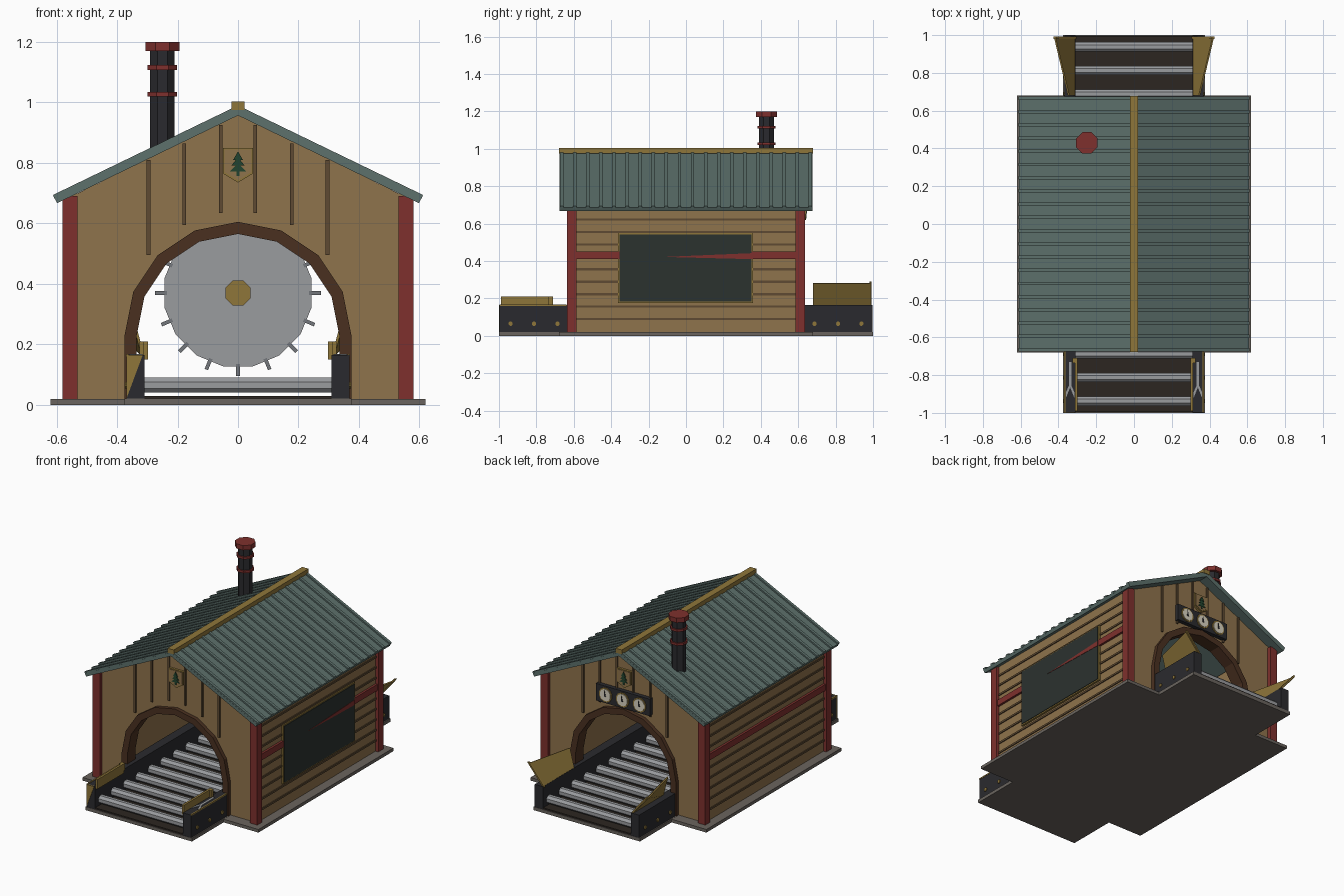
import bpy, bmesh
from math import sin, cos, pi, radians

if "Cube" in bpy.data.objects:
    bpy.data.objects.remove(bpy.data.objects["Cube"])

MATS = {}
def mat(hexcol):
    if hexcol not in MATS:
        m = bpy.data.materials.new("paint_" + hexcol)
        c = [int(hexcol[i:i + 2], 16) / 255 for i in (0, 2, 4)]
        m.diffuse_color = [((v + .055) / 1.055) ** 2.4 for v in c] + [1]
        m.use_nodes = True
        m.node_tree.nodes["Principled BSDF"].inputs["Base Color"].default_value = m.diffuse_color
        MATS[hexcol] = m
    return MATS[hexcol]

WOOD, DARKWOOD, BROWN = "8F734C", "5E4A32", "4A3020"
RED, GOLD, BLACK, STEEL = "7E302D", "8F763A", "2A2A2E", "9A9C9F"
ROOF, STONE, GLASS, GREEN = "5D716C", "6A645E", "2B322F", "22442E"

class Part:
    """One named object collected from lofted solids."""
    def __init__(self, name, color):
        self.name, self.color, self.bm = name, color, bmesh.new()

    def loft(self, a, b):
        va, vb = ([self.bm.verts.new(p) for p in loop] for loop in (a, b))
        n = len(va)
        self.bm.faces.new(va[::-1])
        self.bm.faces.new(vb)
        for i in range(n):
            j = (i + 1) % n
            self.bm.faces.new((va[i], va[j], vb[j], vb[i]))
        return self

    def prism(self, pts, plane, t0, t1):
        put = {"xz": lambda u, v, t: (u, t, v), "yz": lambda u, v, t: (t, u, v),
               "xy": lambda u, v, t: (u, v, t)}[plane]
        return self.loft([put(u, v, t0) for u, v in pts], [put(u, v, t1) for u, v in pts])

    def box(self, x0, x1, y0, y1, z0, z1):
        return self.prism([(x0, y0), (x1, y0), (x1, y1), (x0, y1)], "xy", z0, z1)

    def disc(self, u, v, r, n, plane, t0, t1):
        return self.prism(ring(u, v, r, n), plane, t0, t1)

    def done(self):
        bmesh.ops.recalc_face_normals(self.bm, faces=self.bm.faces)
        me = bpy.data.meshes.new(self.name)
        self.bm.to_mesh(me)
        self.bm.free()
        me.materials.append(mat(self.color))
        bpy.context.collection.objects.link(bpy.data.objects.new(self.name, me))

def ring(u, v, r, n):
    return [(u + r * cos((i + .5) * 2 * pi / n), v + r * sin((i + .5) * 2 * pi / n)) for i in range(n)]

def arc(r):
    # half-round arch with legs, running from right to left
    return [(r, .02)] + [(r * cos(i * pi / 8), .23 + r * sin(i * pi / 8)) for i in range(9)] + [(-r, .02)]

BOTH = (-1, 1)

# foundations and conveyor bed
Part("building_foundation", STONE).box(-.62, .62, -.68, .68, 0, .02).done()
Part("conveyor_foundation", STONE).box(-.375, .375, -1, 1, 0, .021).done()
Part("conveyor_bed", "2C2621").box(-.31, .31, -.995, .995, .021, .03).done()

# conveyor rails, bolts, rollers
rails, bolts, rollers = Part("conveyor_rails", BLACK), Part("rail_bolts", GOLD), Part("rollers", STEEL)
for s in BOTH:
    rails.box(s * .31, s * .368, -.998, .998, .02, .165)
for k in range(16):
    y = -.9375 + k * .125
    rollers.disc(y, .065, .027, 8, "yz", -.31, .31)
    for s in BOTH:
        bolts.disc(y, .065, .012, 8, "yz", s * .366, s * .374)
for p in (rails, bolts, rollers):
    p.done()

# front guide plates, rail trim, arrows on the rail tops
guide, arrow = Part("front_guides", GOLD), Part("rail_arrows", STEEL)
for s in BOTH:
    guide.box(s * .298, s * .312, -.99, -.72, .15, .21)
    guide.box(s * .362, s * .37, -.998, -.64, .16, .168)
    guide.box(s * .298, s * .325, -.735, -.71, .165, .21)
    c = s * .338
    arrow.box(c - .006, c + .006, -.86, -.73, .164, .168)
    for q in BOTH:
        arrow.prism([(c, -.84), (c + q * .022, -.89), (c + q * .022, -.92), (c, -.865)], "xy", .164, .168)
guide.prism([(-.369, .02), (-.369, .165), (-.315, .165)], "xz", -1, -.99)
guide.done()
arrow.done()

# flared guides at the back with end rims
flare = Part("back_flared_guides", GOLD)
for s in BOTH:
    inner = [(s * .31, .68, .16), (s * .31, .985, .16), (s * .415, .985, .283), (s * .342, .68, .283)]
    flare.loft(inner, [(x + s * .008, y, z - .003) for x, y, z in inner])
    rim = [(s * .305, .16), (s * .318, .16), (s * .425, .29), (s * .412, .29)]
    flare.prism(rim, "xz", .98, .992)
flare.done()

# gable end walls with arched opening, and the arch trim
gable, trim = Part("gable_walls", WOOD), Part("arch_trim", BROWN)
outline = [(.56, .02), (.56, .685), (0, .958), (-.56, .685), (-.56, .02)]
for e in BOTH:
    gable.prism(outline + arc(.36)[::-1], "xz", e * .56, e * .61)
    trim.prism(arc(.375) + arc(.335)[::-1], "xz", e * .555, e * .635)
gable.done()
trim.done()

# vertical battens on both gables
batten = Part("gable_battens", DARKWOOD)
for e in BOTH:
    for s in BOTH:
        for x, z0, z1 in ((.057, .635, .925), (.178, .595, .865), (.296, .495, .81)):
            batten.box(s * x - .006, s * x + .006, e * .605, e * .619, z0, z1)
batten.done()

# side walls, plank grooves, red bands, corner posts
sides, seams = Part("side_walls", WOOD), Part("plank_seams", DARKWOOD)
band, posts = Part("side_bands", RED), Part("corner_posts", RED)
for s in BOTH:
    sides.box(s * .52, s * .56, -.6, .6, .02, .69)
    for k in range(9):
        z = .09 + k * .0665
        seams.box(s * .555, s * .566, -.59, .59, z - .006, z + .006)
    band.box(s * .555, s * .574, -.6, .6, .41, .45)
    for e in BOTH:
        posts.box(s * .53, s * .58, e * .585, e * .635, .02, .69)
for p in (sides, seams, band, posts):
    p.done()

# window on the right side, band showing through it
Part("window_frame", GOLD).box(.555, .573, -.363, .358, .175, .55).done()
Part("window_pane", GLASS).box(.56, .577, -.355, .35, .183, .542).done()
Part("window_band", RED).prism([(-.12, .422), (.35, .41), (.35, .442)], "yz", .57, .579).done()

# roof slabs, seams and ridge cap
roof, ribs = Part("roof", ROOF), Part("roof_ribs", ROOF)
for s in BOTH:
    slab = [(0, .98), (.608, .686), (.598, .667), (0, .957)]
    roof.prism([(s * x, z) for x, z in slab], "xz", -.675, .675)
    for k in range(20):
        y = -.665 + k * .07
        rib = [(0, .975), (0, .99), (.612, .694), (.606, .68)]
        ribs.prism([(s * x, z) for x, z in rib], "xz", y - .009, y + .009)
roof.done()
ribs.done()
Part("ridge_cap", GOLD).box(-.022, .022, -.678, .678, .975, 1.003).done()

# chimney
Part("chimney_pipe", BLACK).disc(-.25, .43, .044, 8, "xy", .8, 1.18).done()
collar = Part("chimney_collars", RED)
for z0, z1, r in ((1.02, 1.035, .053), (1.108, 1.123, .053), (1.17, 1.2, .061)):
    collar.disc(-.25, .43, r, 8, "xy", z0, z1)
collar.done()

# shield ornaments with a pine tree
rimp, field, pine = Part("shield_rim", GOLD), Part("shield_field", WOOD), Part("pine_ornament", GREEN)
for e in BOTH:
    def shield(k):
        return [(x * k, .8 + (z - .8) * k) for x, z in
                ((-.05, .85), (.05, .85), (.05, .765), (0, .735), (-.05, .765))]
    rimp.prism(shield(1), "xz", e * .605, e * .624)
    field.prism(shield(.88), "xz", e * .61, e * .627)
    for i, w in enumerate((.027, .022, .016)):
        z = .772 + i * .019
        pine.prism([(-w, z), (w, z), (0, z + .028)], "xz", e * .62, e * (.631 + i * .001))
    pine.box(-.005, .005, e * .62, e * .631, .757, .774)
for p in (rimp, field, pine):
    p.done()

# gauge panel on the back
Part("gauge_panel", BLACK).box(-.19, .19, .605, .636, .61, .718).done()
bezel, face, needle = Part("gauge_rims", GOLD), Part("gauge_faces", "D8D2C0"), Part("gauge_needles", BLACK)
for x in (-.12, 0, .12):
    bezel.disc(x, .664, .046, 12, "xz", .63, .641)
    face.disc(x, .664, .038, 12, "xz", .635, .644)
    needle.prism([(x - .006, .655), (x + .006, .655), (x + .004, .695)], "xz", .64, .647)
for p in (bezel, face, needle):
    p.done()

# saw blade with teeth and hub
Part("saw_blade", STEEL).disc(0, .37, .248, 16, "xz", -.01, .01).done()
teeth = Part("saw_teeth", "74777C")
for k in range(16):
    a = k * pi / 8
    c, d = cos(a), sin(a)
    teeth.prism([(r * c - w * d, .37 + r * d + w * c) for r, w in
                 ((.235, -.006), (.274, -.006), (.274, .006), (.235, .006))], "xz", -.014, .014)
teeth.done()
Part("saw_hub", GOLD).disc(0, .37, .045, 8, "xz", -.04, .04).done()
